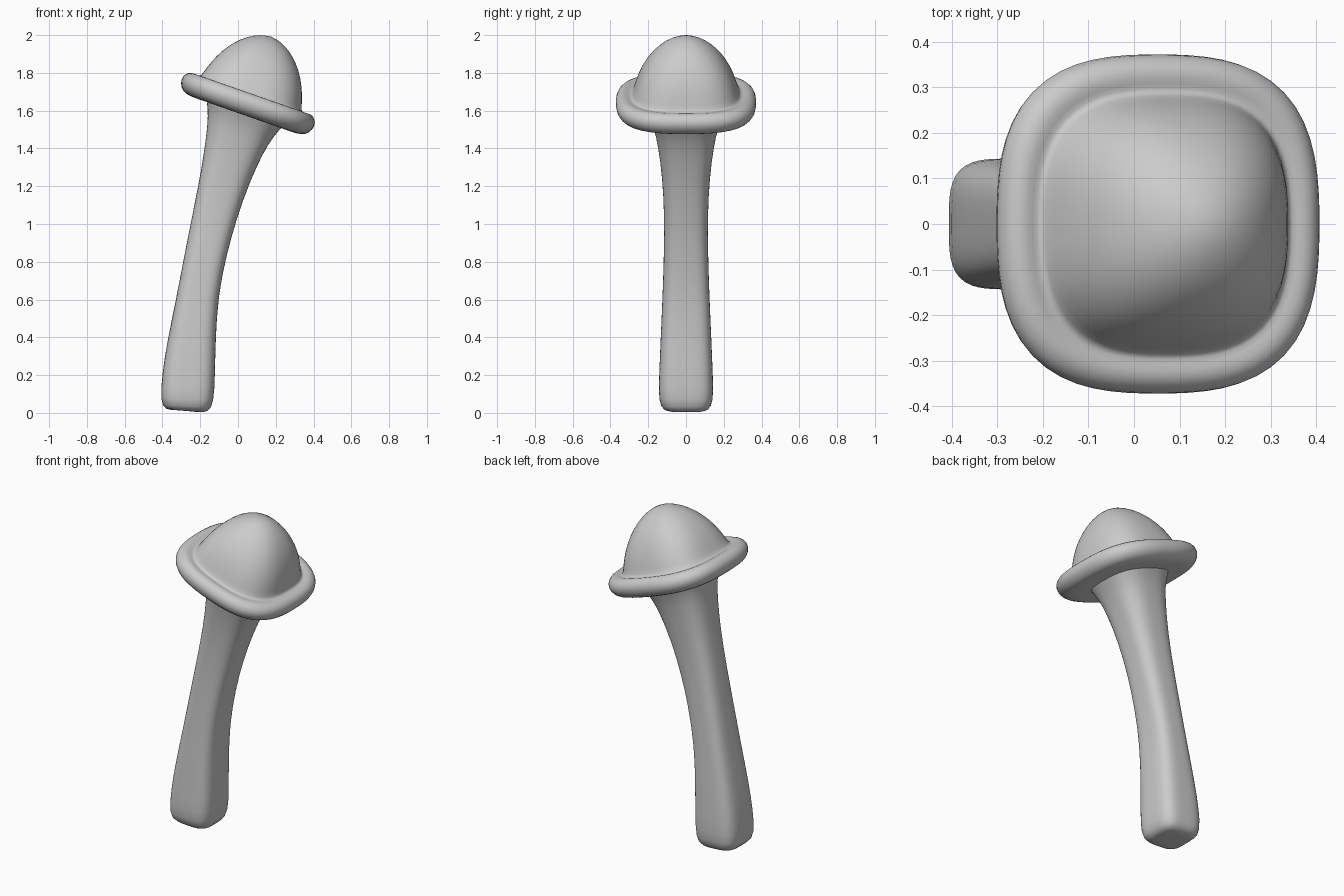
import bpy, bmesh
from math import sin, cos, pi
from mathutils import Vector

if "Cube" in bpy.data.objects:
    bpy.data.objects.remove(bpy.data.objects["Cube"])

SIDES = 32


def squircle(center, across, depth, n):
    """Rounded-square ring: 'across' is a half-axis vector in XZ, depth is half-width in Y."""
    pts = []
    for i in range(SIDES):
        a = 2 * pi * i / SIDES
        c, s = cos(a), sin(a)
        r = (abs(c) ** n + abs(s) ** n) ** (-1 / n)
        pts.append(center + across * (r * c) + Vector((0, depth * r * s, 0)))
    return pts


def loft(name, rings, start=None, end=None):
    bm = bmesh.new()
    loops = [[bm.verts.new(p) for p in ring] for ring in rings]
    for lo, hi in zip(loops, loops[1:]):
        for i in range(SIDES):
            j = (i + 1) % SIDES
            bm.faces.new((lo[i], lo[j], hi[j], hi[i]))
    for tip, ring in ((start, loops[0]), (end, loops[-1])):
        if tip is not None:
            v = bm.verts.new(tip)
            for i in range(SIDES):
                bm.faces.new((ring[i], ring[(i + 1) % SIDES], v))
    bmesh.ops.recalc_face_normals(bm, faces=bm.faces)
    mesh = bpy.data.meshes.new(name)
    bm.to_mesh(mesh)
    bm.free()
    for p in mesh.polygons:
        p.use_smooth = True
    ob = bpy.data.objects.new(name, mesh)
    bpy.context.collection.objects.link(ob)
    ob.modifiers.new("smooth", 'SUBSURF').levels = 1
    ob.modifiers["smooth"].render_levels = 1
    return ob


# Curved stem: left x, left z, right x, right z, half depth, squareness
stem_sections = [
    (-0.33, 0.016, -0.21, 0.004, 0.06, 4.0),
    (-0.385, 0.015, -0.155, 0.003, 0.118, 4.0),
    (-0.412, 0.06, -0.128, 0.055, 0.146, 4.0),
    (-0.402, 0.20, -0.122, 0.20, 0.142, 4.0),
    (-0.378, 0.36, -0.119, 0.38, 0.135, 3.8),
    (-0.328, 0.60, -0.106, 0.62, 0.124, 3.6),
    (-0.275, 0.88, -0.060, 0.84, 0.116, 3.4),
    (-0.235, 1.08, -0.010, 1.02, 0.115, 3.3),
    (-0.195, 1.28, 0.060, 1.22, 0.125, 3.1),
    (-0.168, 1.46, 0.135, 1.38, 0.148, 3.0),
    (-0.157, 1.58, 0.185, 1.46, 0.170, 2.9),
    (-0.165, 1.645, 0.235, 1.515, 0.200, 2.9),
]
stem_rings = []
for lx, lz, rx, rz, d, n in stem_sections:
    left, right = Vector((lx, 0, lz)), Vector((rx, 0, rz))
    stem_rings.append(squircle((left + right) / 2, (right - left) / 2, d, n))
loft("stem", stem_rings, start=Vector((-0.27, 0, 0.01)))

# Tilted cap: underside, rolled rim, groove and dome (radius, height, squareness)
cap_center = Vector((0.05, 0, 1.635))
tilt = 0.337
u = Vector((cos(tilt), 0, -sin(tilt)))
axis = Vector((sin(tilt), 0, cos(tilt)))
cap_profile = [
    (0.185, -0.060, 2.9), (0.26, -0.062, 2.9), (0.325, -0.060, 2.9),
    (0.360, -0.036, 2.9), (0.377, 0.006, 2.9), (0.365, 0.042, 2.9),
    (0.336, 0.062, 2.9), (0.306, 0.056, 2.9), (0.287, 0.050, 2.9),
    (0.276, 0.080, 2.9), (0.255, 0.150, 2.8), (0.222, 0.220, 2.6),
    (0.178, 0.283, 2.4), (0.120, 0.337, 2.2), (0.060, 0.368, 2.0),
]
cap_rings = [squircle(cap_center + axis * h, u * r, r, n) for r, h, n in cap_profile]
loft("cap", cap_rings, end=cap_center + axis * 0.380)
